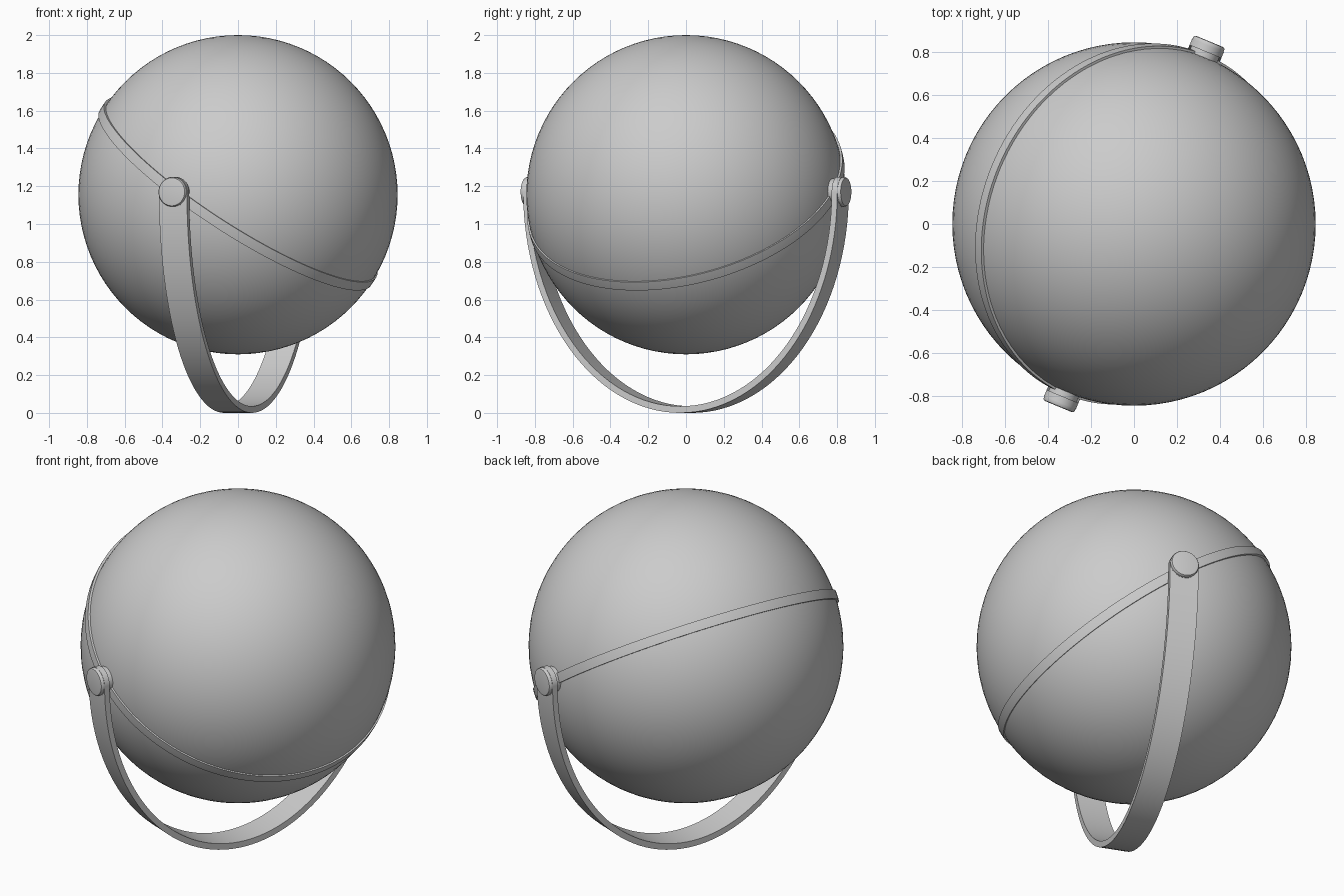
import bpy, bmesh
from math import sin, cos, pi, radians, sqrt
from mathutils import Matrix

if "Cube" in bpy.data.objects:
    bpy.data.objects.remove(bpy.data.objects["Cube"])

R, CZ = 0.845, 1.155        # globe radius and centre height
PIVOT = 1.17                # pivot knob height
HALF_W = 0.08               # yoke half width
TURN = Matrix.Rotation(radians(-22.5), 4, 'Z')


def finish(name, bm, matrix):
    bmesh.ops.recalc_face_normals(bm, faces=bm.faces)
    me = bpy.data.meshes.new(name)
    bm.to_mesh(me)
    bm.free()
    ob = bpy.data.objects.new(name, me)
    bpy.context.collection.objects.link(ob)
    ob.matrix_world = matrix
    bpy.ops.object.select_all(action='DESELECT')
    ob.select_set(True)
    bpy.context.view_layer.objects.active = ob
    bpy.ops.object.shade_smooth_by_angle(angle=radians(35))
    return ob


def loft(name, rings, matrix, closed=False, caps=False):
    """Join equal-length rings of points into a skin."""
    bm = bmesh.new()
    vs = [[bm.verts.new(p) for p in ring] for ring in rings]
    n, m = len(vs), len(vs[0])
    for i in range(n if closed else n - 1):
        a, b = vs[i], vs[(i + 1) % n]
        for j in range(m):
            k = (j + 1) % m
            bm.faces.new((a[j], a[k], b[k], b[j]))
    if caps:
        bm.faces.new(vs[0])
        bm.faces.new(vs[-1])
    return finish(name, bm, matrix)


# Globe
bm = bmesh.new()
bmesh.ops.create_uvsphere(bm, u_segments=96, v_segments=48, radius=R)
finish("globe", bm, Matrix.Translation((0, 0, CZ)))

# Raised seam band, tilted about the pivot axis
h = 0.027
edge = sqrt(R * R - h * h)
section = [(edge - 0.02, -h), (edge + 0.01, -h), (edge + 0.011, 0),
           (edge + 0.01, h), (edge - 0.02, h)]
N = 128
rings = [[(r * cos(2 * pi * i / N), r * sin(2 * pi * i / N), z) for r, z in section]
         for i in range(N)]
loft("seam_band", rings,
     Matrix.Translation((0, 0, CZ + 0.005)) @ TURN @ Matrix.Rotation(radians(35), 4, 'Y'),
     closed=True)

# Yoke: half-ellipse strap in the plane of the pivots
yo, yi, zo, zi = 0.9, 0.868, PIVOT, PIVOT - 0.035
rings = []
for i in range(65):
    t = pi * i / 64
    c, s = -cos(t), sin(t)
    rings.append([(-HALF_W, yo * c, PIVOT - zo * s), (HALF_W, yo * c, PIVOT - zo * s),
                  (HALF_W, yi * c, PIVOT - zi * s), (-HALF_W, yi * c, PIVOT - zi * s)])
loft("yoke", rings, TURN, caps=True)


# Lathed parts along the pivot axis, on both ends
def pivot_part(name, profile, side):
    rings = [[(r * cos(2 * pi * j / 40), side * d, PIVOT + r * sin(2 * pi * j / 40))
              for j in range(40)] for r, d in profile]
    loft(name, rings, TURN, caps=True)


for label, side in (("front", -1), ("back", 1)):
    pivot_part(label + "_hub", [(0.07, 0.79), (0.07, 0.87)], side)
    pivot_part(label + "_yoke_end", [(HALF_W, 0.868), (HALF_W, 0.9)], side)
    pivot_part(label + "_cap", [(0.078, 0.898), (0.078, 0.911), (0.074, 0.917),
                                (0.064, 0.919)], side)
